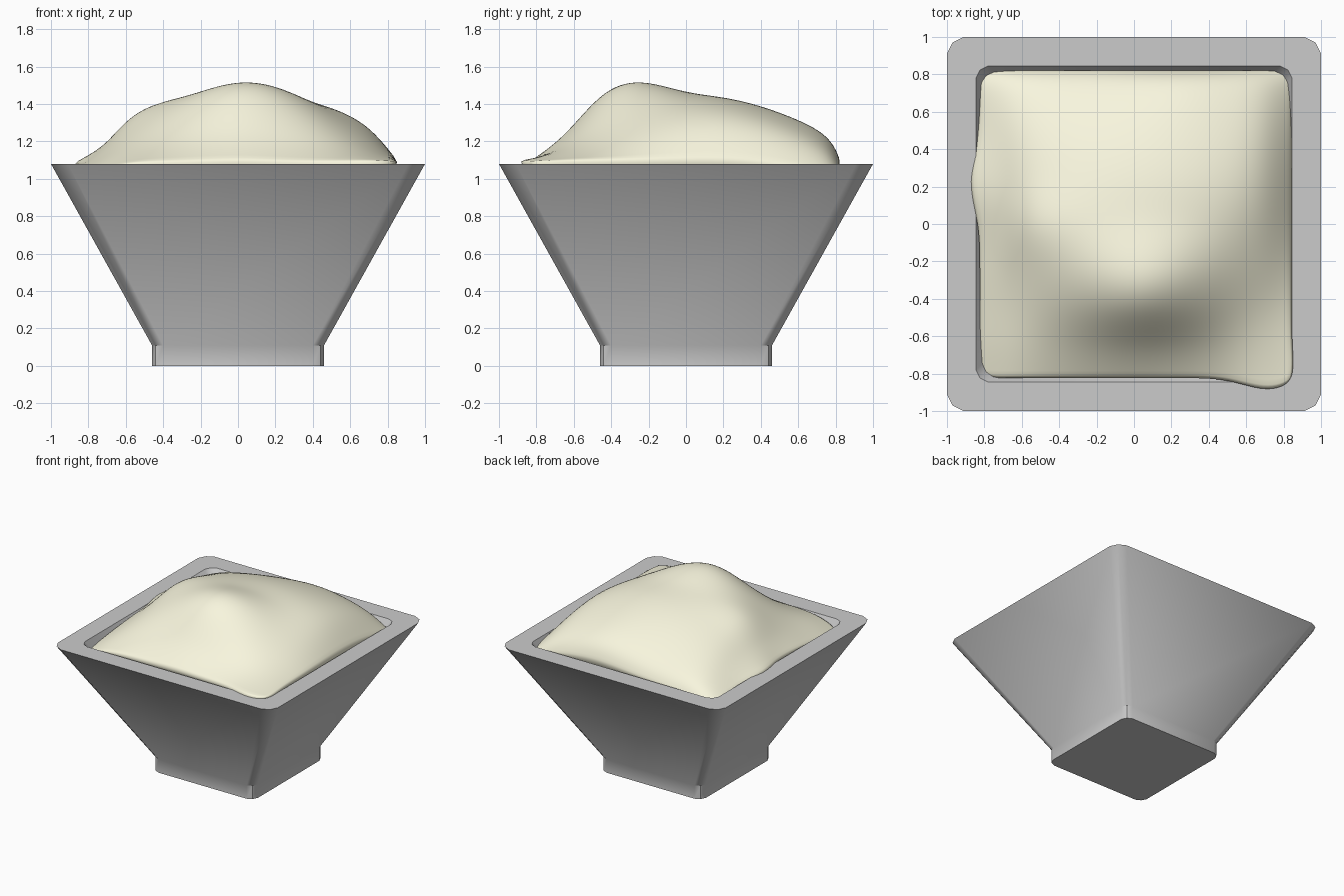
import bpy, bmesh

if "Cube" in bpy.data.objects:
    bpy.data.objects.remove(bpy.data.objects["Cube"])


def square_ring(bm, half, cut, z):
    """Square loop with three-point rounded corners."""
    corner = [(half, half - cut), (half - cut / 3, half - cut / 3), (half - cut, half)]
    verts = []
    for _ in range(4):
        verts += [bm.verts.new((x, y, z)) for x, y in corner]
        corner = [(-y, x) for x, y in corner]
    return verts


def finish(bm, name):
    bmesh.ops.recalc_face_normals(bm, faces=bm.faces)
    mesh = bpy.data.meshes.new(name)
    bm.to_mesh(mesh)
    bm.free()
    obj = bpy.data.objects.new(name, mesh)
    bpy.context.collection.objects.link(obj)
    bpy.ops.object.select_all(action='DESELECT')
    obj.select_set(True)
    bpy.context.view_layer.objects.active = obj
    return obj


# Bowl: square foot, flared outer wall, flat rim, sloping inside
bm = bmesh.new()
profile = [(0.46, 0.06, 0), (0.46, 0.06, 0.11), (1.0, 0.09, 1.08),
           (0.845, 0.065, 1.08), (0.355, 0.05, 0.2)]
rings = [square_ring(bm, *p) for p in profile]
for a, b in zip(rings, rings[1:]):
    for i in range(12):
        j = (i + 1) % 12
        bm.faces.new((a[i], a[j], b[j], b[i]))
bm.faces.new(rings[0])
bm.faces.new(rings[-1])
finish(bm, "square_bowl")
bpy.ops.object.shade_smooth_by_angle(angle=0.56)

# Mashed food: lumpy height grid (hundredths above the rim), back row first
xs = [-0.83, -0.7, -0.55, -0.27, 0, 0.24, 0.5, 0.7, 0.85]
ys = [0.825, 0.77, 0.48, 0.22, 0, -0.25, -0.45, -0.65, -0.83]
heights = [
    [-10, -6, -4, -2, 0, 2, 0, -4, -10],
    [-5, 3, 7, 9, 14, 18, 13, 7, -6],
    [-2, 8, 18, 25, 29, 29, 25, 18, 0],
    [1, 10, 24, 33, 36, 36, 31, 22, 2],
    [0, 11, 33, 37, 38, 37, 31, 20, 2],
    [-1, 9, 22, 38, 48, 44, 27, 14, 2],
    [-3, 6, 15, 29, 43, 35, 19, 9, 2],
    [-5, 3, 8, 12, 15, 12, 9, 6, 2],
    [-9, -2, 1, 1, 2, 1, 1, 2, 1],
]
bm = bmesh.new()
crease = bm.edges.layers.float.new("crease_edge")
grid = [[bm.verts.new((x, y, 1.08 + h / 100)) for x, h in zip(xs, row)]
        for y, row in zip(ys, heights)]
for r in range(8):
    for c in range(8):
        bm.faces.new((grid[r][c], grid[r + 1][c], grid[r + 1][c + 1], grid[r][c + 1]))
# Small spills over the rim at the left side and the front right corner
grid[3][0].co.x = -0.90
grid[8][7].co.y = -0.91
grid[8][8].co.x, grid[8][8].co.y = 0.87, -0.86
# Skirt running down inside the bowl
edge = [e for e in bm.edges if e.is_boundary]
for e in edge:
    e[crease] = 0.8
new = bmesh.ops.extrude_edge_only(bm, edges=edge)["geom"]
for v in new:
    if isinstance(v, bmesh.types.BMVert):
        v.co.x *= 0.85
        v.co.y *= 0.85
        v.co.z = 0.85
food = finish(bm, "mashed_food")
sub = food.modifiers.new("smooth_lumps", 'SUBSURF')
sub.levels = sub.render_levels = 3
bpy.ops.object.shade_smooth()
mat = bpy.data.materials.new("pale_yellow")
mat.diffuse_color = (0.94, 0.92, 0.73, 1)
mat.use_nodes = True
mat.node_tree.nodes["Principled BSDF"].inputs["Base Color"].default_value = mat.diffuse_color
food.data.materials.append(mat)
